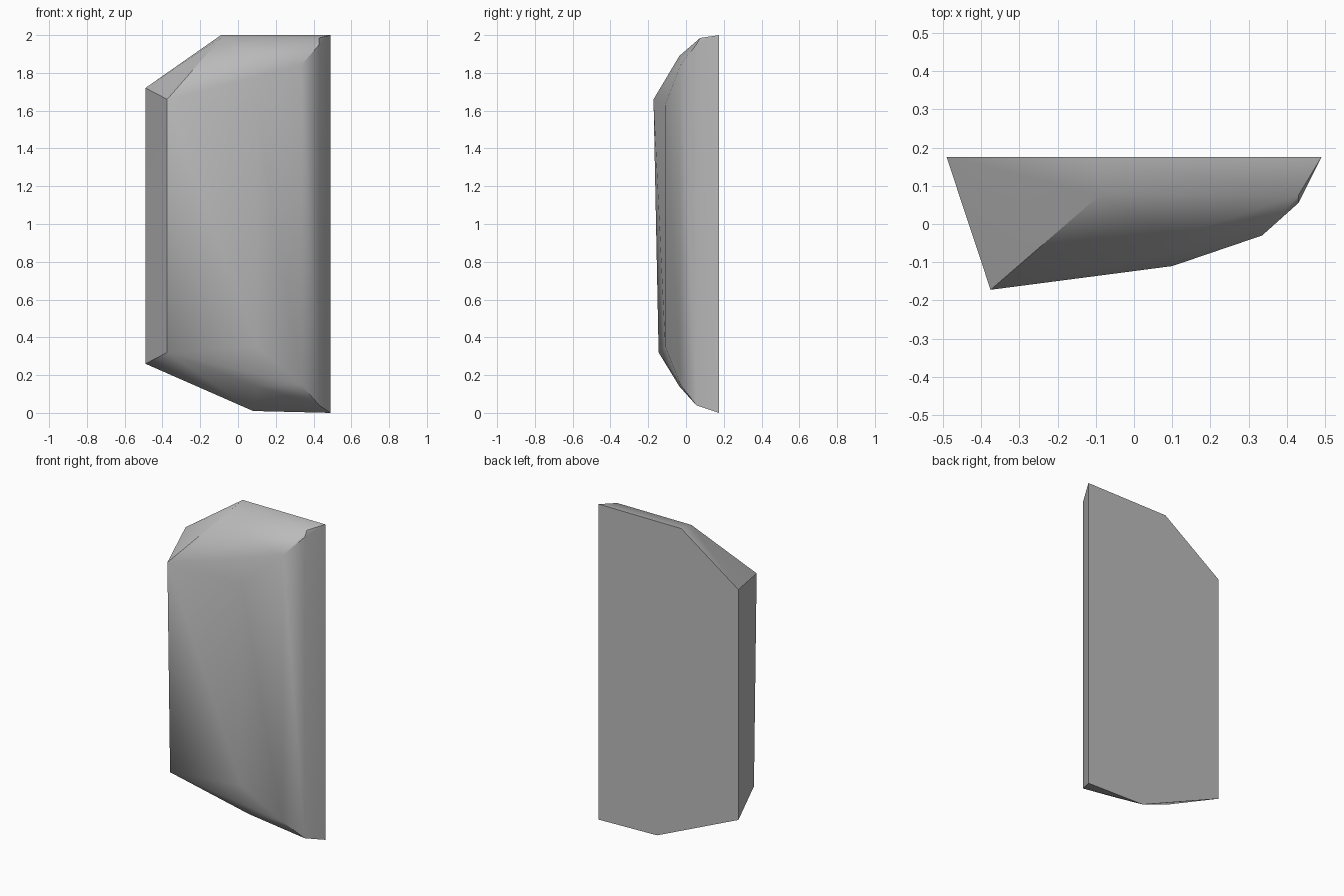
import bpy
import bmesh
import math

default = bpy.data.objects.get("Cube")
if default:
    bpy.data.objects.remove(default, do_unlink=True)

# Flat back outline as (x, z)
BACK_Y = 0.175
back_outline = [(-0.49, 1.72), (-0.09, 2.0), (0.49, 2.0),
                (0.49, 0.0), (0.08, 0.01), (-0.49, 0.26)]

# Bulging front corners as (x, y, z)
left_corners = [(-0.375, -0.172, 1.66), (-0.375, -0.145, 0.32)]
top_bevel = [(-0.09, 0.075, 1.985), (0.43, 0.075, 1.985)]

# Upright front ridges as (x, y, bottom z, top z)
ridges = [(0.10, -0.11, 0.35, 1.63),
          (0.10, -0.035, 0.14, 1.89),
          (0.335, -0.03, 0.15, 1.84),
          (0.43, 0.055, 0.04, 1.95)]

points = [(x, BACK_Y, z) for x, z in back_outline]
points += left_corners + top_bevel
for x, y, low, high in ridges:
    points += [(x, y, low), (x, y, high)]


def make_material(name, colour):
    material = bpy.data.materials.new(name)
    material.use_nodes = True
    material.diffuse_color = colour
    shader = next(n for n in material.node_tree.nodes
                  if n.type == 'BSDF_PRINCIPLED')
    shader.inputs["Base Color"].default_value = colour
    return material


def make_hull(name, corners, material):
    """Wrap a faceted solid around its corners and merge flat faces."""
    mesh = bpy.data.meshes.new(name)
    bm = bmesh.new()
    for corner in corners:
        bm.verts.new(corner)
    hull = bmesh.ops.convex_hull(bm, input=bm.verts[:])
    inside = {v for v in hull["geom_interior"] + hull["geom_unused"]
              if isinstance(v, bmesh.types.BMVert)}
    bmesh.ops.delete(bm, geom=list(inside), context='VERTS')
    bmesh.ops.dissolve_limit(bm, angle_limit=math.radians(1),
                             verts=bm.verts[:], edges=bm.edges[:])
    bmesh.ops.recalc_face_normals(bm, faces=bm.faces[:])
    bm.to_mesh(mesh)
    bm.free()
    mesh.materials.append(material)
    obj = bpy.data.objects.new(name, mesh)
    bpy.context.collection.objects.link(obj)
    return obj


# Chipped slab with a softly shaded front
grey = make_material("plain grey", (0.5, 0.5, 0.5, 1.0))
slab = make_hull("faceted_slab", points, grey)
bpy.ops.object.select_all(action='DESELECT')
slab.select_set(True)
bpy.context.view_layer.objects.active = slab
bpy.ops.object.shade_smooth_by_angle(angle=math.radians(35))
